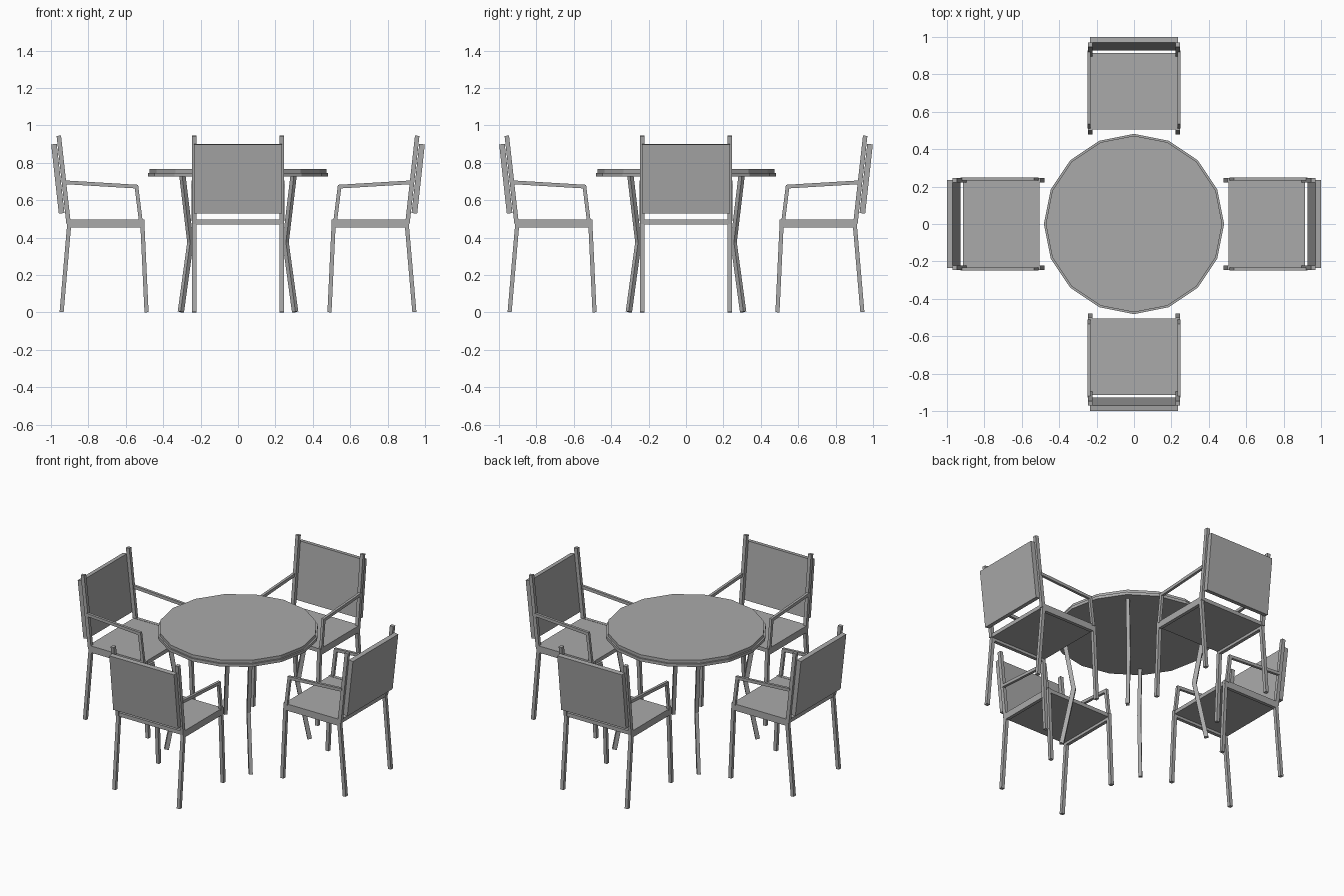
import bpy, bmesh
from math import pi
from mathutils import Matrix, Vector

cube = bpy.data.objects.get("Cube")
if cube:
    bpy.data.objects.remove(cube, do_unlink=True)

GREY = (0.4, 0.4, 0.4, 1)
grey = bpy.data.materials.new("plain grey")
grey.use_nodes = True
grey.diffuse_color = GREY
grey.node_tree.nodes["Principled BSDF"].inputs["Base Color"].default_value = GREY


def finish(name, bm, turn):
    """Turn the mesh about the table centre and link it as an object."""
    bmesh.ops.recalc_face_normals(bm, faces=bm.faces)
    bm.transform(Matrix.Rotation(turn, 4, 'Z'))
    mesh = bpy.data.meshes.new(name)
    bm.to_mesh(mesh)
    bm.free()
    mesh.materials.append(grey)
    obj = bpy.data.objects.new(name, mesh)
    bpy.context.collection.objects.link(obj)


def bar(name, path, depth, width, x=0.0, turn=0.0):
    """Mitred flat bar along a path of (outward, height) points."""
    pts = [Vector(p) for p in path]
    dirs = [(b - a).normalized() for a, b in zip(pts, pts[1:])]
    bm = bmesh.new()
    rings = []
    for i, p in enumerate(pts):
        before, after = dirs[max(i - 1, 0)], dirs[min(i, len(dirs) - 1)]
        along = (before + after).normalized()
        side = Vector((-along.y, along.x))
        side *= depth / 2 / along.dot(after)
        rings.append([bm.verts.new((x + sx * width / 2, p.x + s * side.x, p.y + s * side.y))
                      for sx, s in ((-1, -1), (1, -1), (1, 1), (-1, 1))])
    for a, b in zip(rings, rings[1:]):
        for k in range(4):
            n = (k + 1) % 4
            bm.faces.new((a[k], a[n], b[n], b[k]))
    bm.faces.new(rings[0])
    bm.faces.new(rings[-1])
    finish(name, bm, turn)


def disc(name, radius, bottom, top):
    bm = bmesh.new()
    bmesh.ops.create_cone(bm, cap_ends=True, segments=16, radius1=radius, radius2=radius,
                          depth=top - bottom,
                          matrix=Matrix.Translation((0, 0, (top + bottom) / 2)))
    finish(name, bm, 0)


# Table: stepped sixteen-sided top and four bent diagonal legs
disc("table_top_rim", 0.482, 0.728, 0.747)
disc("table_top", 0.472, 0.747, 0.767)
for k in range(4):
    bar("table_leg", [(0.42, 0.73), (0.36, 0.375), (0.432, 0.003)],
        0.026, 0.022, turn=pi / 4 + k * pi / 2)

# Four armchairs facing the table
for k in range(4):
    turn = k * pi / 2
    for side, s in (("left", 1), ("right", -1)):
        bar(side + "_leg_frame",
            [(0.489, 0.001), (0.511, 0.465), (0.903, 0.465), (0.943, 0.002)],
            0.022, 0.022, s * 0.234, turn)
        bar(side + "_back_post_and_rail",
            [(0.958, 0.945), (0.907, 0.486), (0.5, 0.486)],
            0.024, 0.022, s * 0.234, turn)
        bar(side + "_arm", [(0.927, 0.696), (0.543, 0.673), (0.52, 0.49)],
            0.02, 0.017, s * 0.24, turn)
    bar("seat", [(0.505, 0.484), (0.915, 0.484)], 0.025, 0.452, 0, turn)
    bar("backrest", [(0.943, 0.53), (0.984, 0.9)], 0.03, 0.47, 0, turn)
